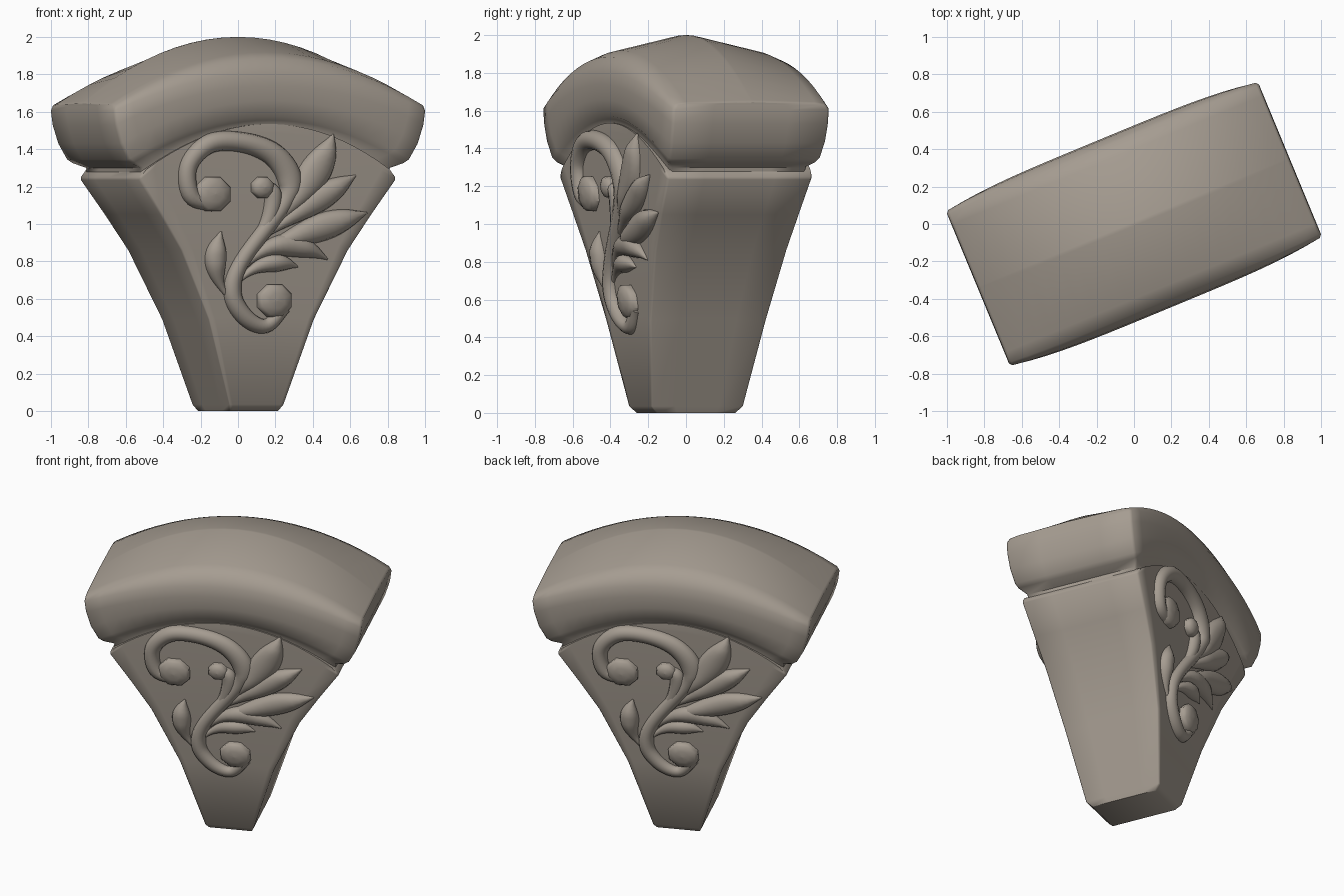
import bpy, bmesh, math
from mathutils import Vector

if "Cube" in bpy.data.objects:
    bpy.data.objects.remove(bpy.data.objects["Cube"])

C, S = math.cos(math.radians(22.5)), math.sin(math.radians(22.5))
stone = bpy.data.materials.new("warm_grey_stone")
stone.diffuse_color = (0.38, 0.335, 0.285, 1)
stone.use_nodes = True
stone.node_tree.nodes["Principled BSDF"].inputs["Base Color"].default_value = stone.diffuse_color


def world(u, v, z):
    # the whole keystone is turned 22.5 degrees about z
    return Vector((C * u - S * v, S * u + C * v, z))


def face_depth(z):
    # half depth of the tapered body at height z, easing out towards the top
    t = min(z / 1.5, 1)
    return .255 + .26 * t - .08 * t * t


def finish(bm, name, angle):
    bmesh.ops.remove_doubles(bm, verts=bm.verts, dist=1e-5)
    bmesh.ops.recalc_face_normals(bm, faces=bm.faces)
    me = bpy.data.meshes.new(name)
    bm.to_mesh(me)
    bm.free()
    me.materials.append(stone)
    me.shade_smooth()
    me.set_sharp_from_angle(angle=math.radians(angle))
    ob = bpy.data.objects.new(name, me)
    bpy.context.collection.objects.link(ob)
    return ob


def bridge(bm, rings):
    for a, b in zip(rings, rings[1:]):
        n = len(a)
        for i in range(n):
            bm.faces.new((a[i], a[(i + 1) % n], b[(i + 1) % n], b[i]))


def arched_block(name, levels, half_depth, n=20, m=4):
    # levels start with half width, height at the ends, arch rise in the middle
    bm = bmesh.new()
    # outline with slightly cut corners
    loop = [(.985 * (-1 + 2 * i / n), -1) for i in range(n + 1)]
    loop += [(1, .97 * (-1 + 2 * i / m)) for i in range(m + 1)]
    loop += [(-p, -q) for p, q in loop]
    rings = []
    last = len(levels) - 1
    for k, lv in enumerate(levels):
        ring = []
        for p, q in loop:
            arch = 1 - p * p
            h = lv[1] + lv[2] * arch
            ring.append(bm.verts.new(world(lv[0] * p, q * half_depth(lv, h, 1 - p ** 4), h)))
        closing = [bm.verts.new(world(lv[0] * p, 0, lv[1] + lv[2] * (1 - p * p))) for p, q in loop]
        rings += [closing, ring] if k == 0 else [ring, closing] if k == last else [ring]
    bridge(bm, rings)
    return finish(bm, name, 62)


# tapered body
body = [(.14, 0, 0), (.157, .035, 0), (.305, .49, .02), (.483, .86, .12),
        (.61, 1.05, .18), (.742, 1.235, .25), (.742, 1.25, .25), (.715, 1.285, .25)]
arched_block("keystone_body", body, lambda lv, h, arch: face_depth(h) - .03 * (lv[0] == .14))

# neck groove and bulging arched cap, with half depth and bulge added
cap = [(.715, 1.22, .22, .385, .03), (.722, 1.3, .23, .39, .035), (.785, 1.325, .23, .424, .015),
       (.815, 1.345, .23, .432, .03), (.862, 1.43, .23, .442, .04), (.893, 1.53, .21, .447, .04),
       (.903, 1.605, .205, .447, .033), (.9, 1.63, .255, .428, .015), (.9, 1.638, .28, .37, 0),
       (.9, 1.645, .355, .01, 0)]
arched_block("arched_cap", cap, lambda lv, h, arch: lv[3] + lv[4] * arch)


# relief ornament, drawn as front-view x, z and laid on the body face
def on_face(x, z, out):
    b = face_depth(z)
    return world((x - S * b) / C, -b - out, z)


def spline(pts, steps=7):
    p = [Vector(q) for q in pts]
    p = [2 * p[0] - p[1]] + p + [2 * p[-1] - p[-2]]
    res = []
    for i in range(1, len(p) - 2):
        a, b, c, d = p[i - 1:i + 3]
        for k in range(steps):
            t = k / steps
            res.append(.5 * (2 * b + (c - a) * t + (2 * a - 5 * b + 4 * c - d) * t * t
                             + (3 * b - a - 3 * c + d) * t ** 3))
    return res + [p[-2]]


def leaf_path(bx, bz, mx, mz, tx, tz, width, steps=16):
    # a bent teardrop through base, middle and tip, fattest past the middle
    base, mid, tip = Vector((bx, bz)), Vector((mx, mz)), Vector((tx, tz))
    bend = 2 * mid - (base + tip) / 2
    res = []
    for i in range(steps + 1):
        t = i / steps
        p = base * (1 - t) ** 2 + bend * 2 * t * (1 - t) + tip * t * t
        res.append(Vector((p.x, p.y, .012 * (1 - t) + width * math.sin(math.pi * t ** 1.6))))
    return res


def sweep(name, path, n=12):
    bm = bmesh.new()
    rings = []
    for i, p in enumerate(path):
        t = path[min(i + 1, len(path) - 1)] - path[max(i - 1, 0)]
        nx, nz = Vector((-t.y, t.x)).normalized()
        r = max(p.z, .003)
        h = min(r * 1.05, .055)
        rings.append([bm.verts.new(on_face(p.x + nx * r * math.cos(w), p.y + nz * r * math.cos(w), h * math.sin(w)))
                      for w in (2 * math.pi * k / n for k in range(n))])
    bridge(bm, rings)
    bm.faces.new(rings[0])
    bm.faces.new(rings[-1])
    return finish(bm, name, 45)


def knob(name, x, z, r):
    # flattened eight-sided dome
    bm = bmesh.new()
    rings = []
    for f, h in [(1, -.02), (1, .025), (.85, .042), (.45, .054), (.001, .057)]:
        rings.append([bm.verts.new(on_face(x + r * f * math.cos(w), z + r * f * math.sin(w), h))
                      for w in (2 * math.pi * (k + .5) / 8 for k in range(8))])
    bridge(bm, rings)
    return finish(bm, name, 45)


# scroll stem: x, z, half width
stem = [(-.13, 1.095, .03), (-.25, 1.15, .045), (-.265, 1.31, .046), (-.15, 1.43, .052),
        (.03, 1.435, .054), (.19, 1.37, .062), (.275, 1.24, .064), (.24, 1.1, .045),
        (.02, .8, .04), (-.03, .63, .046), (.04, .5, .046), (.15, .455, .038), (.25, .55, .03)]
ornaments = [sweep("front_scroll_stem", spline(stem)),
             sweep("front_small_curl", spline([(.13, 1.2, .035), (.185, 1.16, .045), (.165, 1.03, .04), (.08, .88, .02)]))]

# leaves: base, middle, tip, half width
leaves = {"top": (.14, .96, .36, 1.2, .51, 1.48, .08),
          "upper": (.12, .92, .37, 1.095, .63, 1.26, .066),
          "middle": (.04, .82, .37, .955, .69, 1.06, .07),
          "lower": (.01, .74, .22, .885, .48, .81, .057),
          "bottom": (0, .69, .15, .785, .32, .77, .044),
          "side": (-.06, .62, -.12, .77, -.09, .96, .052)}
for name, shape in leaves.items():
    ornaments.append(sweep("front_leaf_" + name, leaf_path(*shape)))
ornaments += [knob("front_upper_knob", -.14, 1.16, .098),
              knob("front_lower_knob", .19, .59, .094),
              knob("front_curl_knob", .125, 1.195, .06)]

# same relief on the back face, turned half round
for ob in ornaments:
    back = ob.copy()
    back.name = ob.name.replace("front_", "back_")
    back.rotation_euler.z = math.pi
    bpy.context.collection.objects.link(back)
